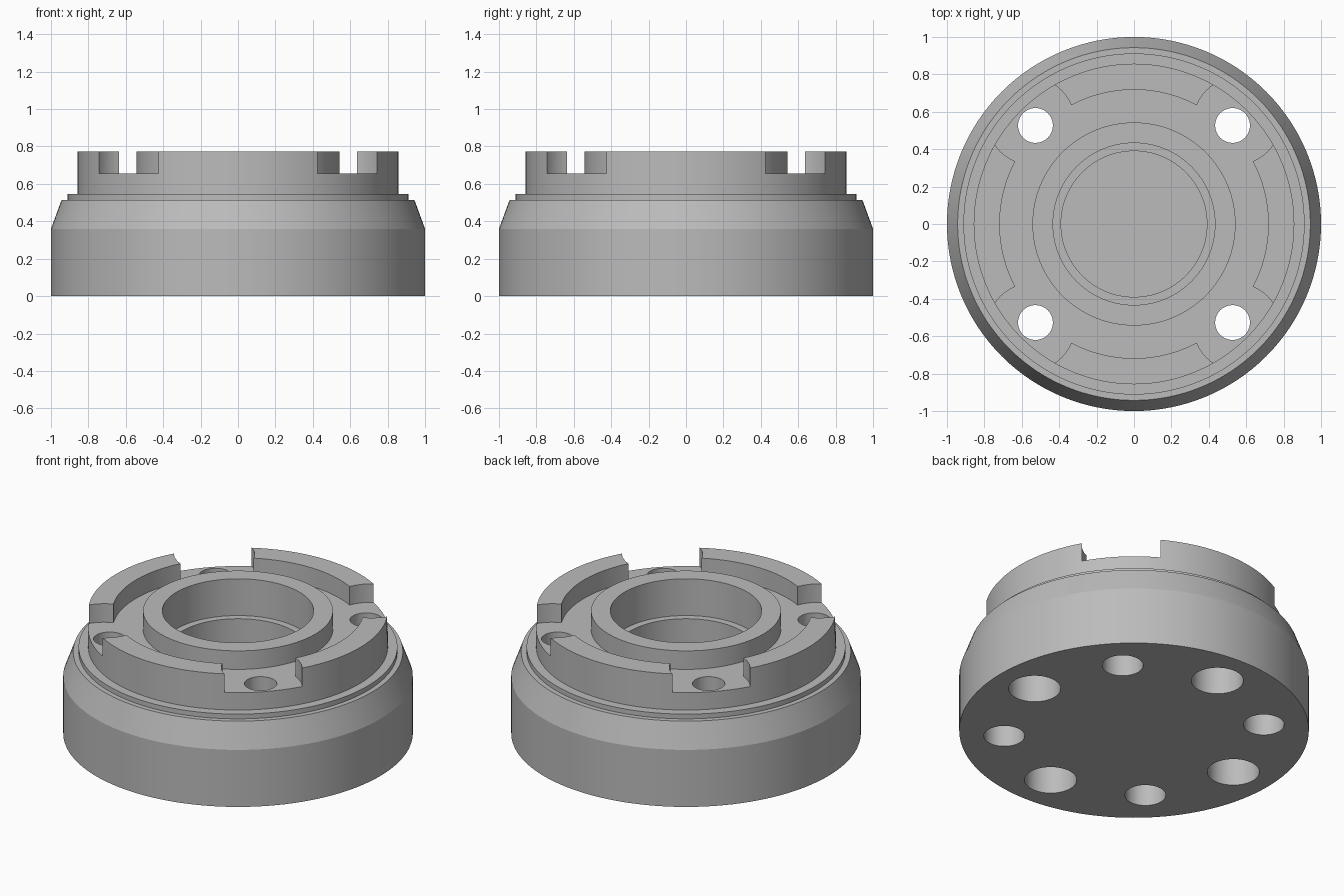
import bpy, bmesh, math

if "Cube" in bpy.data.objects:
    bpy.data.objects.remove(bpy.data.objects["Cube"])

SEG = 128
grey = bpy.data.materials.new("machined_grey")
grey.diffuse_color = (0.5, 0.5, 0.5, 1)
grey.use_nodes = True
grey.node_tree.nodes["Principled BSDF"].inputs["Base Color"].default_value = grey.diffuse_color


def finish(name, bm):
    bmesh.ops.recalc_face_normals(bm, faces=bm.faces)
    mesh = bpy.data.meshes.new(name)
    bm.to_mesh(mesh)
    bm.free()
    ob = bpy.data.objects.new(name, mesh)
    bpy.context.collection.objects.link(ob)
    mesh.materials.append(grey)
    return ob


def lathe(name, profile):
    """Revolve an (r, z) profile that starts and ends on the axis."""
    bm = bmesh.new()
    rings = []
    for r, z in profile:
        rings.append([bm.verts.new((r * math.cos(2 * math.pi * i / SEG),
                                    r * math.sin(2 * math.pi * i / SEG), z))
                      for i in range(SEG)])
    for a, b in zip(rings, rings[1:]):
        for i in range(SEG):
            j = (i + 1) % SEG
            bm.faces.new((a[i], a[j], b[j], b[i]))
    bm.faces.new(rings[0])
    bm.faces.new(rings[-1])
    return finish(name, bm)


def cut(target, name, radius, z0, z1, dist, start):
    """Cut four cylinders spaced evenly around the axis."""
    bm = bmesh.new()
    for k in range(4):
        a = start + k * math.pi / 2
        x, y = dist * math.cos(a), dist * math.sin(a)
        n = 48
        rims = [[bm.verts.new((x + radius * math.cos(2 * math.pi * i / n),
                               y + radius * math.sin(2 * math.pi * i / n), z))
                 for i in range(n)] for z in (z0, z1)]
        for i in range(n):
            j = (i + 1) % n
            bm.faces.new((rims[0][i], rims[0][j], rims[1][j], rims[1][i]))
        bm.faces.new(rims[0][::-1])
        bm.faces.new(rims[1])
    cutter = finish(name, bm)
    cutter.hide_render = True
    mod = target.modifiers.new(name, 'BOOLEAN')
    mod.operation = 'DIFFERENCE'
    mod.solver = 'EXACT'
    mod.object = cutter
    bpy.context.view_layer.objects.active = target
    bpy.ops.object.modifier_apply(modifier=name)
    bpy.data.objects.remove(cutter)


# Flange body: tapered shoulder, rim wall, channel, hub and stepped bore
body = lathe("flange_body", [
    (1.0, 0), (1.0, 0.36), (0.943, 0.515), (0.912, 0.515), (0.912, 0.545),
    (0.857, 0.545), (0.857, 0.772), (0.718, 0.772), (0.718, 0.655),
    (0.543, 0.655), (0.543, 0.772), (0.433, 0.772), (0.433, 0.54),
    (0.39, 0.54), (0.39, 0.36)])

D45 = math.pi / 4
# Rounded gaps in the rim wall
cut(body, "rim_gap", 0.231, 0.655, 0.9, 0.777, D45)
# Through holes, wider from below
cut(body, "bolt_hole", 0.093, -0.1, 0.9, 0.745, D45)
cut(body, "bolt_counterbore", 0.117, -0.1, 0.36, 0.745, D45)
# Larger blind holes in the underside
cut(body, "blind_hole", 0.149, -0.1, 0.36, 0.742, 0)

bpy.ops.object.select_all(action='DESELECT')
body.select_set(True)
bpy.context.view_layer.objects.active = body
bpy.ops.object.shade_smooth_by_angle(angle=math.radians(20))
